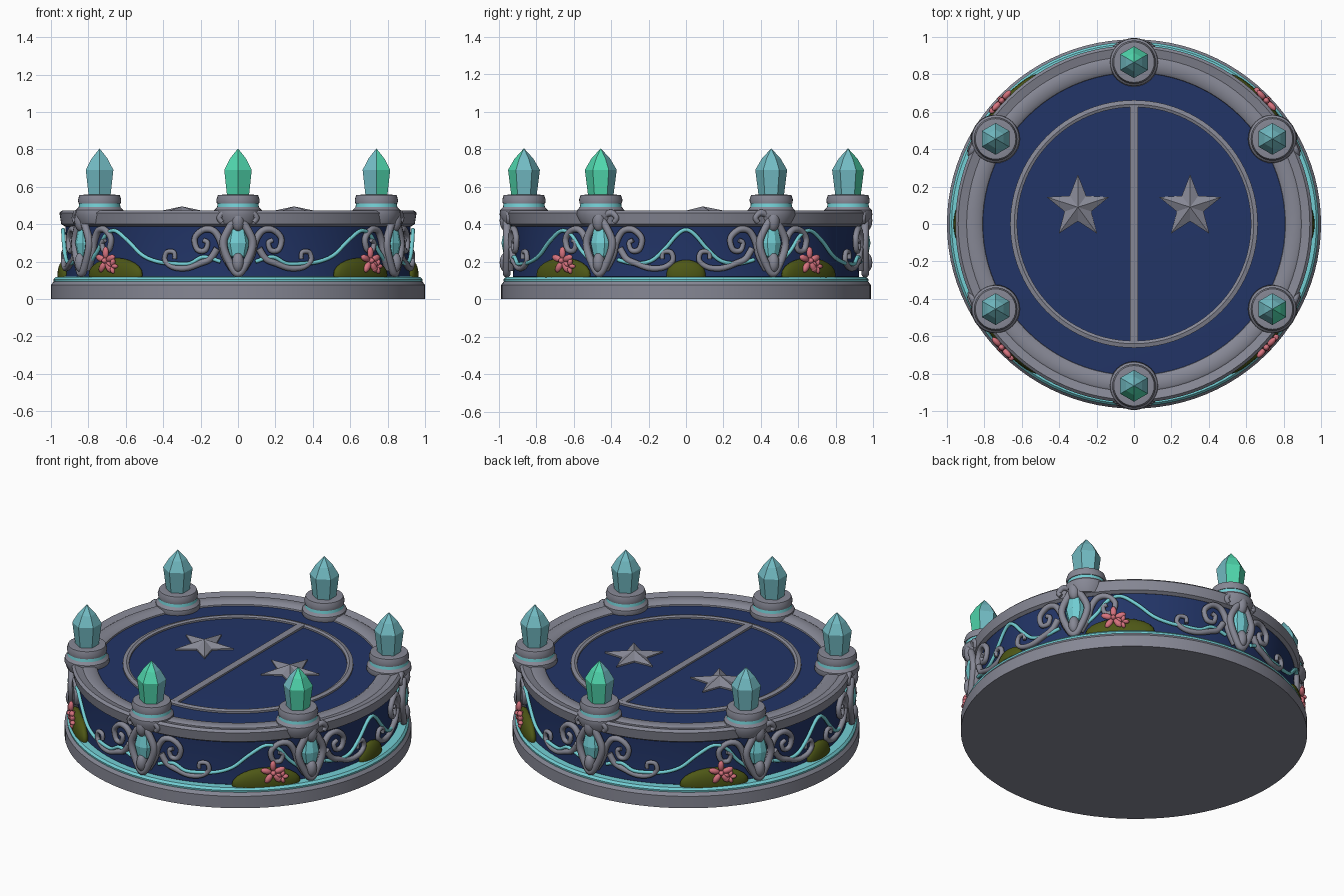
import bpy, bmesh
from math import sin, cos, pi, radians, atan2, degrees
from mathutils import Vector, Matrix

if "Cube" in bpy.data.objects:
    bpy.data.objects.remove(bpy.data.objects["Cube"], do_unlink=True)


def material(name, *rgb):
    m = bpy.data.materials.new(name)
    m.use_nodes = True
    m.diffuse_color = (*rgb, 1)
    m.node_tree.nodes["Principled BSDF"].inputs["Base Color"].default_value = (*rgb, 1)
    return m


STONE = material("grey stone", .24, .245, .3)
NAVY = material("navy blue", .016, .035, .135)
CYAN = material("cyan trim", .17, .62, .66)
TEAL = material("teal crystal", .17, .5, .55)
GREEN = material("green crystal", .08, .68, .42)
OLIVE = material("olive moss", .075, .095, .008)
PINK = material("pink petals", .68, .17, .21)


def finish(name, bm, mats, smooth=35):
    bmesh.ops.remove_doubles(bm, verts=bm.verts, dist=1e-5)
    bmesh.ops.recalc_face_normals(bm, faces=bm.faces)
    me = bpy.data.meshes.new(name)
    bm.to_mesh(me)
    bm.free()
    for m in mats:
        me.materials.append(m)
    ob = bpy.data.objects.new(name, me)
    bpy.context.collection.objects.link(ob)
    if smooth:
        bpy.ops.object.select_all(action='DESELECT')
        ob.select_set(True)
        bpy.context.view_layer.objects.active = ob
        bpy.ops.object.shade_smooth_by_angle(angle=radians(smooth))
    return ob


def lathe(name, profile, mat, loc=(0, 0), seg=96, closed=False, smooth=35, turn=0):
    """Revolve (radius, height) points around a vertical axis."""
    bm = bmesh.new()
    rings = [[bm.verts.new((loc[0] + r * cos(turn + 2 * pi * i / seg),
                            loc[1] + r * sin(turn + 2 * pi * i / seg), z))
              for i in range(seg)] for r, z in profile]
    pairs = list(zip(rings, rings[1:]))
    if closed:
        pairs.append((rings[-1], rings[0]))
    for a, b in pairs:
        for i in range(seg):
            j = (i + 1) % seg
            bm.faces.new((a[i], a[j], b[j], b[i]))
    bmesh.ops.dissolve_degenerate(bm, dist=1e-6, edges=bm.edges)
    return finish(name, bm, [mat], smooth)


def on_wall(angle, z, r):
    return Vector((r * cos(angle), r * sin(angle), z))


def wall_tube(name, pts, thick, mat, r, centre, side=1, taper=.6, closed=False):
    """Smooth tube through (arc offset, height) points laid on the round wall."""
    n = len(pts)
    get = (lambda i: Vector(pts[i % n])) if closed else (lambda i: Vector(pts[max(0, min(n - 1, i))]))
    path = []
    for i in range(n if closed else n - 1):
        a, b, c, d = (get(i + k) for k in (-1, 0, 1, 2))
        for s in range(6):
            t = s / 6
            path.append(.5 * (2 * b + (c - a) * t + (2 * a - 5 * b + 4 * c - d) * t * t
                              + (3 * b - a - 3 * c + d) * t ** 3))
    if not closed:
        path.append(get(n - 1))
    cu = bpy.data.curves.new(name, 'CURVE')
    cu.dimensions = '3D'
    cu.bevel_depth, cu.bevel_resolution, cu.use_fill_caps = thick, 2, True
    sp = cu.splines.new('POLY')
    sp.points.add(len(path) - 1)
    sp.use_cyclic_u = closed
    for k, (p, q) in enumerate(zip(sp.points, path)):
        p.co = (*on_wall(centre + side * q.x, q.y, r), 1)
        p.radius = 1 if closed else 1 - (1 - taper) * k / len(path)
    cu.materials.append(mat)
    ob = bpy.data.objects.new(name, cu)
    bpy.context.collection.objects.link(ob)
    bpy.ops.object.select_all(action='DESELECT')
    ob.select_set(True)
    bpy.context.view_layer.objects.active = ob
    bpy.ops.object.convert(target='MESH')
    bpy.ops.object.shade_smooth_by_angle(angle=radians(60))


def blobs(name, items, mat, angle, z, r, smooth=60, seg=16):
    """Ellipsoids on the wall: (sideways, up, half width, half depth, half height, roll)."""
    bm = bmesh.new()
    for u, v, w, d, h, roll in items:
        m = (Matrix.Translation(on_wall(angle, z, r)) @ Matrix.Rotation(angle + pi / 2, 4, 'Z')
             @ Matrix.Translation((u, 0, v)) @ Matrix.Rotation(roll, 4, 'Y') @ Matrix.Diagonal((w, d, h, 1)))
        bmesh.ops.create_uvsphere(bm, u_segments=seg, v_segments=seg // 2, radius=1, matrix=m)
    return finish(name, bm, [mat], smooth)


# Round platform
base = lathe("base", [(0, 0), (1, 0), (1, .075), (.985, .095), (0, .095)], STONE)
trim = lathe("base_trim", [(.9, .09), (.985, .09), (.987, .105), (.975, .118), (.9, .12)], CYAN, closed=True)
for ob in (base, trim):
    ob.scale.y = .987
lathe("wall", [(.9, .1), (.925, .12), (.915, .25), (.925, .41), (.9, .42)], NAVY, closed=True)
lathe("floor", [(0, .452), (.5, .45), (.84, .443), (.84, .4), (0, .4)], NAVY)
lathe("rim", [(.8, .41), (.81, .452), (.83, .466), (.885, .468), (.895, .462), (.94, .474),
              (.955, .46), (.945, .4), (.925, .388), (.9, .39)], STONE, closed=True)

# Floor inlay: ring, bar and two raised stars
lathe("floor_ring", [(.625, .44), (.625, .458), (.64, .464), (.662, .458), (.662, .44)], STONE, closed=True)
bm = bmesh.new()
bmesh.ops.create_cube(bm, size=1, matrix=Matrix.Translation((0, 0, .45)) @ Matrix.Diagonal((.044, 1.27, .024, 1)))
finish("floor_bar", bm, [STONE])
for side, label in ((1, "left"), (-1, "right")):
    bm = bmesh.new()
    tip = bm.verts.new((side * .3, .09, .495))
    edge = []
    for i in range(10):
        r, a = (.075 if i % 2 else .175), pi / 2 + i * pi / 5
        edge.append((bm.verts.new((side * .3 + r * cos(a), .09 + r * sin(a), .46)),
                     bm.verts.new((side * .3 + r * cos(a), .09 + r * sin(a), .44))))
    for (a, a2), (b, b2) in zip(edge, edge[1:] + edge[:1]):
        bm.faces.new((a, b, tip))
        bm.faces.new((a2, b2, b, a))
    finish(label + "_star", bm, [STONE], 0)

# Six pedestals with crystals; some crystal faces are green
pedestals = [(0, -.865), (.74, -.455), (.74, .455), (0, .865), (-.74, .455), (-.74, -.455)]
green_side = [Vector((0, -1, 0)), Vector((.85, -.53, 0)), None, Vector((0, 1, 0)), None, None]
for p, g in zip(pedestals, green_side):
    lathe("pedestal", [(0, .4), (.105, .4), (.13, .45), (.127, .475), (.108, .495), (0, .495)], STONE, p, 32)
    lathe("pedestal_band", [(0, .49), (.112, .49), (.108, .515), (0, .515)], CYAN, p, 32)
    lathe("pedestal_cap", [(0, .51), (.113, .51), (.116, .53), (.108, .555), (.08, .558), (0, .55)], STONE, p, 32)
    c = lathe("crystal", [(0, .54), (.066, .54), (.085, .69), (.05, .75), (0, .805)], TEAL, p, 6,
              smooth=0, turn=pi / 6)
    c.data.materials.append(GREEN)
    for f in c.data.polygons:
        f.material_index = int(g is not None and f.normal.dot(g) > .3)

# Fleur ornaments, each with a gem and a scroll on both sides
FRAME = [(0, .135), (.05, .2), (.082, .29), (.06, .36), (0, .43), (-.06, .36), (-.082, .29), (-.05, .2)]
PETAL = [(.0, .4), (.03, .445), (.075, .46), (.105, .435), (.09, .41)]
SCROLL = [(.03, .16), (.075, .23), (.1, .31), (.14, .365), (.2, .37), (.25, .325), (.235, .265),
          (.19, .26), (.175, .3), (.2, .315)]
CURL = [(.12, .27), (.16, .215), (.22, .19), (.3, .165), (.38, .17), (.43, .205), (.42, .25),
        (.375, .25), (.37, .215)]
fleurs = [radians(a) for a in (-90, -29, 29, 90, 151, 209)]
for a in fleurs:
    blobs("gem", [(0, 0, .06, .045, .1, 0)], CYAN, a, .3, .94, smooth=0, seg=8)
    wall_tube("gem_frame", FRAME, .021, STONE, .957, a, closed=True)
    blobs("fleur_bud", [(0, .1, .035, .035, .06, 0), (0, -.125, .032, .035, .055, 0)], STONE, a, .32, .96)
    for s in (1, -1):
        wall_tube("petal", PETAL, .022, STONE, .95, a, s)
        wall_tube("scroll", SCROLL, .021, STONE, .935, a, s)

# Panels: low curls, cyan waves, moss mounds and flowers
WAVE = [(.1, .2), (.2, .225), (.28, .19), (.38, .19), (.48, .2), (.58, .235), (.68, .31), (.78, .365),
        (.86, .34), (.93, .26), (.99, .21)]
for a, s in ((-90, 1), (-90, -1), (90, 1), (90, -1)):
    a = radians(a)
    wall_tube("low_curl", CURL, .019, STONE, .935, a, s)
    wall_tube("wave", WAVE, .011, CYAN, .935, a, s, taper=1)
    spot = a + s * radians(45)
    blobs("moss", [(0, 0, .2, .045, .09, 0)], OLIVE, spot, .13, .925, seg=24)
    petals = [(.042 * cos(t), .042 * sin(t), .034, .016, .018, -t)
              for t in (pi / 2 + k * 2 * pi / 5 for k in range(5))]
    small = [(.05 + .022 * cos(t), -.03 + .022 * sin(t), .02, .016, .012, -t)
             for t in (k * 2 * pi / 5 for k in range(5))]
    blobs("flower", petals + small + [(0, 0, .016, .026, .016, 0)], PINK, spot + s * radians(2), .205, .968, seg=12)
ARCH = [(-.4, .21), (-.3, .19), (-.2, .205), (-.12, .27), (-.05, .345), (0, .37), (.05, .345), (.12, .27),
        (.2, .205), (.3, .19), (.4, .21)]
for mid in (0, pi):
    wall_tube("side_wave", ARCH, .011, CYAN, .935, mid, taper=1)
    blobs("side_moss", [(0, 0, .105, .04, .08, 0)], OLIVE, mid, .13, .925, seg=24)
    for s in (1, -1):
        wall_tube("side_curl", CURL, .019, STONE, .935, mid - s * radians(29), s)
